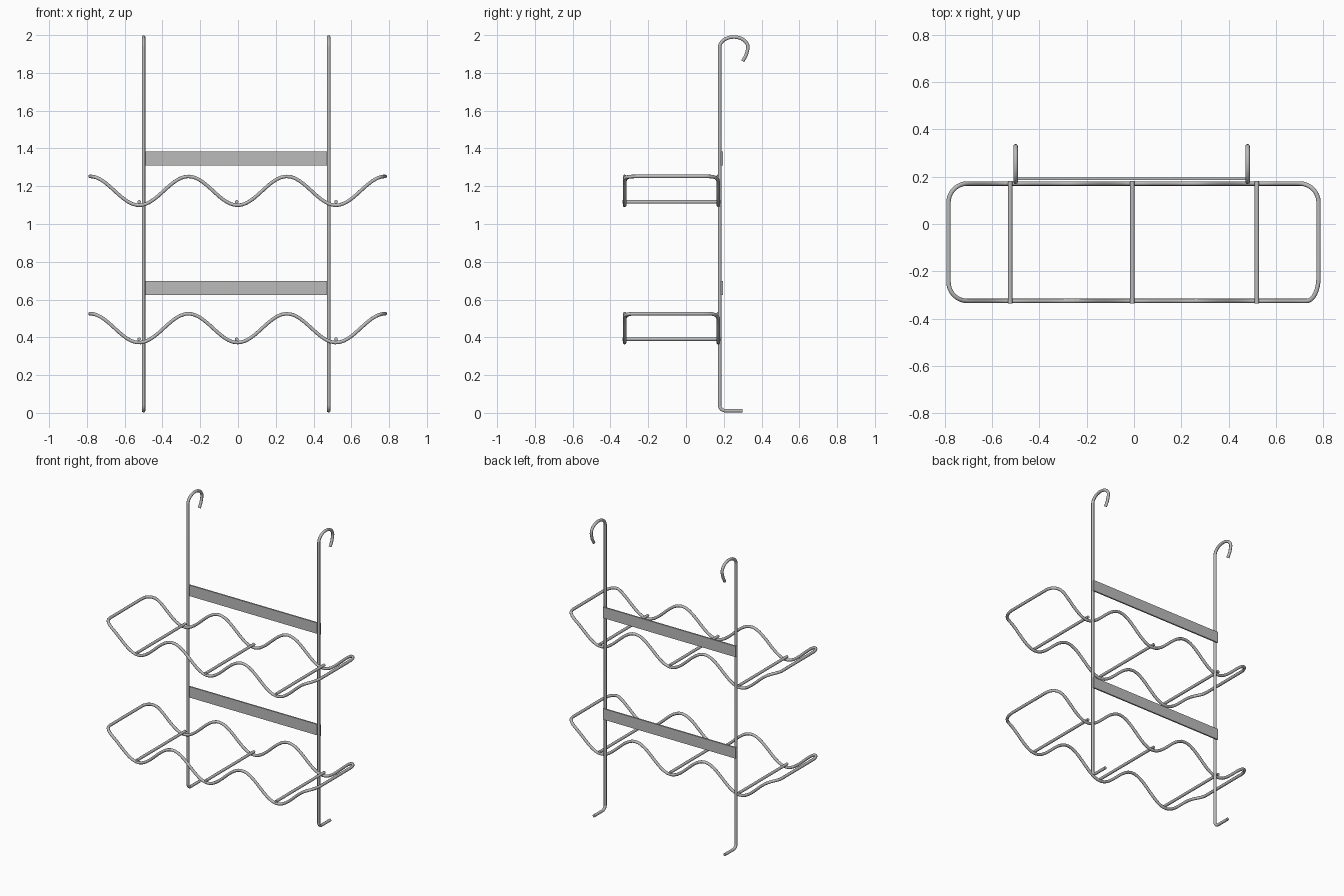
import bpy
import math

cube = bpy.data.objects.get("Cube")
if cube:
    bpy.data.objects.remove(cube, do_unlink=True)

steel = bpy.data.materials.new("brushed_steel")
steel.use_nodes = True
GREY = (0.5, 0.5, 0.5, 1)
steel.diffuse_color = GREY
steel.node_tree.nodes["Principled BSDF"].inputs["Base Color"].default_value = GREY

WIRE = 0.0095
MID = -0.002           # middle of the shelves in x
PITCH = 0.521          # spacing of the troughs
HALF = 1.5 * PITCH     # half shelf length
FRONT, BACK = -0.325, 0.171


def wire(name, points, closed=False):
    """Round wire swept along a path, turned into a mesh."""
    curve = bpy.data.curves.new(name, "CURVE")
    curve.dimensions = "3D"
    curve.bevel_depth = WIRE
    curve.bevel_resolution = 3
    curve.use_fill_caps = True
    spline = curve.splines.new("POLY")
    spline.points.add(len(points) - 1)
    for p, co in zip(spline.points, points):
        p.co = (*co, 1)
    spline.use_cyclic_u = closed
    temp = bpy.data.objects.new(name + "_path", curve)
    bpy.context.collection.objects.link(temp)
    bpy.context.view_layer.update()
    mesh = bpy.data.meshes.new_from_object(
        temp.evaluated_get(bpy.context.evaluated_depsgraph_get()))
    bpy.data.objects.remove(temp, do_unlink=True)
    obj = bpy.data.objects.new(name, mesh)
    bpy.context.collection.objects.link(obj)
    mesh.materials.clear()
    mesh.materials.append(steel)
    bpy.ops.object.select_all(action="DESELECT")
    obj.select_set(True)
    bpy.context.view_layer.objects.active = obj
    bpy.ops.object.shade_smooth_by_angle(angle=math.radians(50))


def arc(cx, cy, rx, ry, start, end, steps):
    """Points along an elliptical arc, angles in degrees."""
    out = []
    for i in range(steps + 1):
        a = math.radians(start + (end - start) * i / steps)
        out.append((cx + rx * math.cos(a), cy + ry * math.sin(a)))
    return out


def run(x0, x1, y, count=60):
    """Evenly spaced points between two corners."""
    return [(x0 + (x1 - x0) * i / count, y) for i in range(1, count)]


def shelf(label, trough, height=0.153):
    # Rounded rectangle outline, bent into waves along its length
    left, right = MID - HALF, MID + HALF
    outline = arc(right - 0.05, FRONT + 0.1, 0.05, 0.1, -90, 0, 8)
    outline += arc(right - 0.08, BACK - 0.08, 0.08, 0.08, 0, 90, 8)
    outline += run(right - 0.08, left + 0.08, BACK)
    outline += arc(left + 0.08, BACK - 0.08, 0.08, 0.08, 90, 180, 8)
    outline += arc(left + 0.08, FRONT + 0.08, 0.08, 0.08, 180, 270, 8)
    outline += run(left + 0.08, right - 0.05, FRONT)

    def wave(x):
        return trough + height * (1 - math.cos(math.tau * (x - MID) / PITCH)) / 2

    wire(label + "_shelf_frame", [(x, y, wave(x)) for x, y in outline], True)
    # Straight rods resting in the troughs
    for name, x in (("right", MID - PITCH), ("middle", MID - 0.005), ("left", MID + PITCH)):
        z = trough + 0.018
        wire(f"{label}_{name}_cross_rod", [(x, FRONT - 0.01, z), (x, BACK + 0.011, z)])


def back_plate(label, z):
    bpy.ops.mesh.primitive_cube_add(size=1, location=(-0.011, 0.191, z))
    plate = bpy.context.object
    plate.name = label + "_back_plate"
    plate.scale = (0.994, 0.01, 0.074)
    bpy.ops.object.transform_apply(location=False, rotation=False, scale=True)
    plate.data.materials.append(steel)


# Uprights: foot bent backwards, long post, hook over the top
side_path = [(0.3, WIRE + 0.002)] + arc(0.208, 0.0415, 0.03, 0.03, 270, 180, 6)
side_path += arc(0.253, 1.935, 0.075, 0.055, 180, -10, 18)
side_path += [(0.318, 1.893), (0.3, 1.862)]
for name, x in (("right", -0.5), ("left", 0.48)):
    wire(name + "_hooked_upright", [(x, y, z) for y, z in side_path])

for label, trough, plate_z in (("upper", 1.099, 1.348), ("lower", 0.372, 0.661)):
    shelf(label, trough)
    back_plate(label, plate_z)
